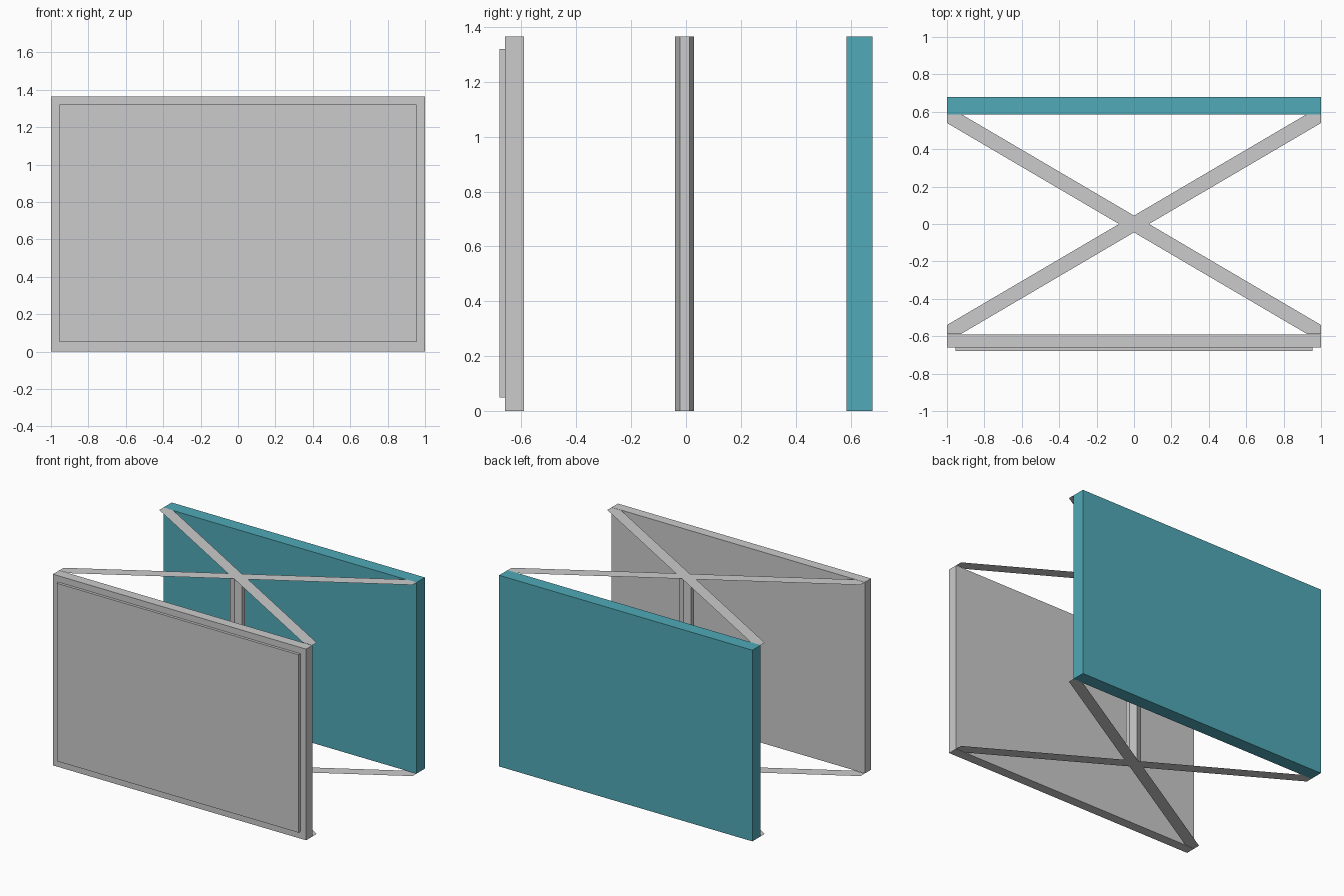
import bpy, bmesh

if "Cube" in bpy.data.objects:
    bpy.data.objects.remove(bpy.data.objects["Cube"])

H = 1.365  # overall height


def make_object(name, bm, color=None):
    mesh = bpy.data.meshes.new(name)
    bm.to_mesh(mesh)
    bm.free()
    obj = bpy.data.objects.new(name, mesh)
    bpy.context.collection.objects.link(obj)
    if color:
        mat = bpy.data.materials.new(name + "_colour")
        mat.diffuse_color = color
        mat.use_nodes = True
        mat.node_tree.nodes["Principled BSDF"].inputs["Base Color"].default_value = mat.diffuse_color
        mesh.materials.append(mat)
    return obj


def box(name, lo, hi, color=None):
    bm = bmesh.new()
    bmesh.ops.create_cube(bm, size=1)
    for v in bm.verts:
        v.co = [(a + b) / 2 + c * (b - a) for a, b, c in zip(lo, hi, v.co)]
    return make_object(name, bm, color)


def flat_outline(points, z):
    bm = bmesh.new()
    face = bm.faces.new([bm.verts.new((x, y, z)) for x, y in points])
    return bm, face


# Front panel with its slightly raised face
box("front_panel", (-1, -0.66, 0), (1, -0.59, H))
box("front_raised_face", (-0.955, -0.68, 0.05), (0.955, -0.66, 1.32))

# Coloured back panel
box("back_panel", (-1, 0.585, 0), (1, 0.68, H), (0.08, 0.40, 0.48, 1))

# Paper-thin crossed braces, top and bottom: one arm mirrored to four
arm = [(0.08, 0), (1, 0.54), (1, 0.588), (0.925, 0.588), (0, 0.045)]
mirror_x = [(-x, y) for x, y in reversed(arm[:-1])]
upper = arm + mirror_x
lower = [(x, -y) for x, y in reversed(upper[1:-1])]
for name, z in (("bottom_brace", 0), ("top_brace", H)):
    bm, face = flat_outline(upper + lower, z)
    if z == 0:
        bmesh.ops.reverse_faces(bm, faces=[face])
    make_object(name, bm)

# Six-sided centre post joining the braces
post = [(0.047, -0.0225), (0.047, 0.0125), (0, 0.03),
        (-0.047, 0.0125), (-0.047, -0.0225), (0, -0.04)]
bm, face = flat_outline(post, 0)
ext = bmesh.ops.extrude_face_region(bm, geom=[face], use_keep_orig=True)
bmesh.ops.translate(bm, vec=(0, 0, H),
                    verts=[g for g in ext["geom"] if isinstance(g, bmesh.types.BMVert)])
bmesh.ops.recalc_face_normals(bm, faces=bm.faces)
# open ends: the flat braces already cover them
bmesh.ops.delete(bm, geom=[f for f in bm.faces if abs(f.normal.z) > 0.9], context="FACES_ONLY")
make_object("centre_post", bm)
